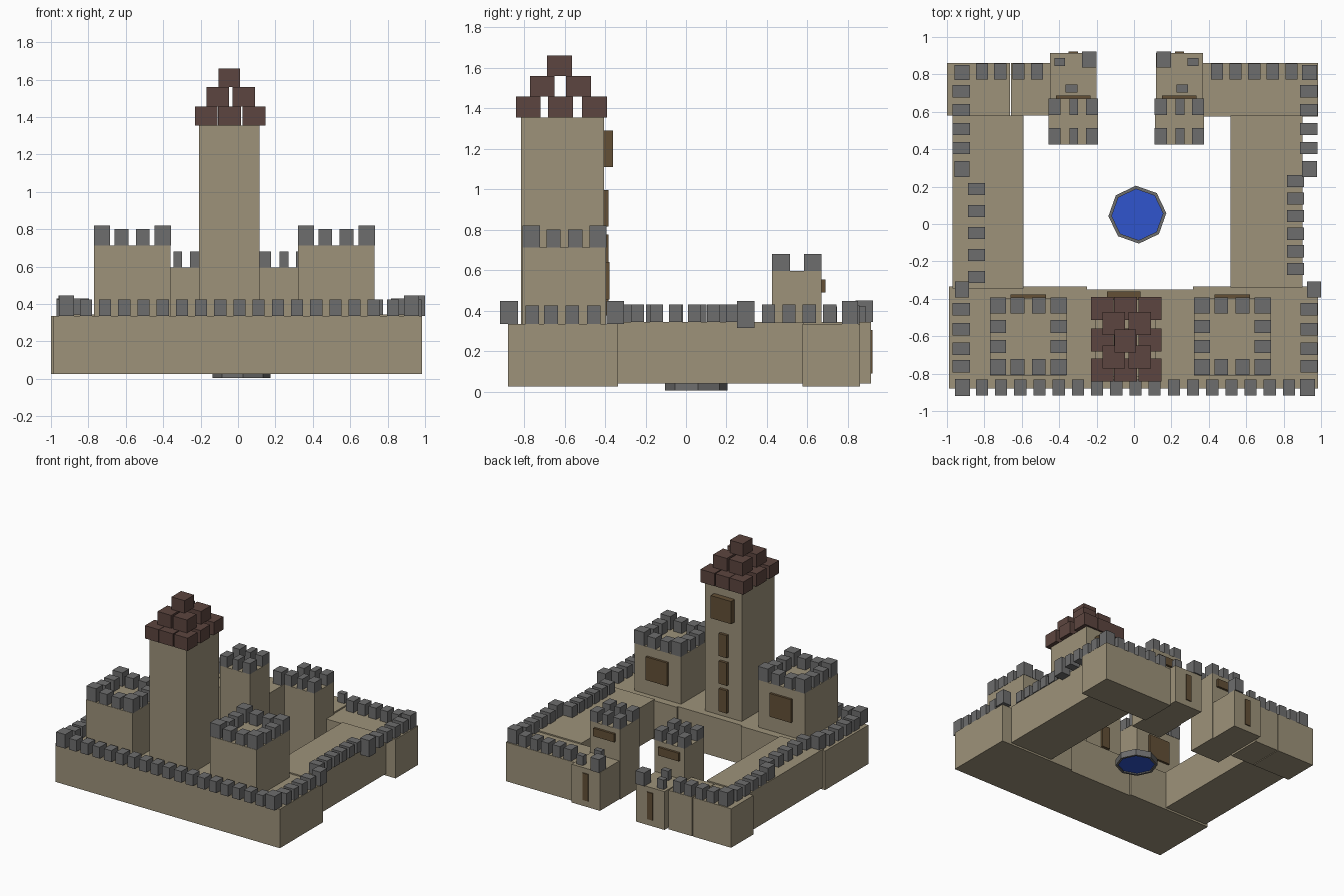
import bpy, bmesh, math

if "Cube" in bpy.data.objects:
    bpy.data.objects.remove(bpy.data.objects["Cube"])

def material(name, rgb):
    m = bpy.data.materials.new(name)
    m.diffuse_color = (*rgb, 1)
    m.use_nodes = True
    m.node_tree.nodes["Principled BSDF"].inputs["Base Color"].default_value = m.diffuse_color
    return m

STONE = material("tan_stone", (0.34, 0.29, 0.195))
GREY = material("grey_stone", (0.155, 0.155, 0.155))
ROOF = material("roof_brown", (0.108, 0.06, 0.05))
WOOD = material("window_brown", (0.125, 0.08, 0.037))
WATER = material("water_blue", (0.03, 0.09, 0.61))

def finish(name, bm, mat):
    bmesh.ops.recalc_face_normals(bm, faces=bm.faces)
    me = bpy.data.meshes.new(name)
    bm.to_mesh(me)
    bm.free()
    me.materials.append(mat)
    ob = bpy.data.objects.new(name, me)
    bpy.context.collection.objects.link(ob)
    return ob

def boxes(name, mat, *bounds):
    """One object made of boxes, each (x0, x1, y0, y1, z0, z1)."""
    bm = bmesh.new()
    for x0, x1, y0, y1, z0, z1 in bounds:
        for v in bmesh.ops.create_cube(bm, size=1)["verts"]:
            v.co.x = x1 if v.co.x > 0 else x0
            v.co.y = y1 if v.co.y > 0 else y0
            v.co.z = z1 if v.co.z > 0 else z0
    return finish(name, bm, mat)

def block(x, y, sx, sy, z0, z1):
    return (x - sx / 2, x + sx / 2, y - sy / 2, y + sy / 2, z0, z1)

# Outer walls
boxes("front_wall_left", STONE, (-0.99, -0.25, -0.88, -0.335, 0.025, 0.335))
boxes("front_wall_middle", STONE, (-0.25, 0.315, -0.88, -0.35, 0.025, 0.335))
boxes("front_wall_right", STONE, (0.315, 0.985, -0.88, -0.335, 0.025, 0.335))
boxes("left_wall", STONE, (-0.97, -0.59, -0.345, 0.58, 0.04, 0.345))
boxes("right_wall_front", STONE, (0.515, 0.9, -0.34, 0.03, 0.04, 0.345))
boxes("right_wall_back", STONE, (0.515, 0.9, 0.03, 0.58, 0.04, 0.345))
boxes("back_wall_corner_left", STONE, (-1.0, -0.663, 0.58, 0.86, 0.025, 0.335))
boxes("back_wall_left", STONE, (-0.657, -0.45, 0.58, 0.86, 0.025, 0.335))
boxes("back_wall_right", STONE, (0.37, 0.985, 0.575, 0.86, 0.025, 0.335))

# Merlons along the walls
zb, zt, zc = 0.335, 0.425, 0.447
front = [block(-0.813 + 0.1026 * i, -0.875, 0.065, 0.085, zb, zt) for i in range(17)]
front += [block(x, -0.875, 0.08, 0.09, zb, zc) for x in (-0.917, 0.927)]
boxes("front_merlons", GREY, *front)

side = []
for y in (-0.455, -0.563, -0.667, -0.76):
    side += [block(x, y, 0.092, 0.067, zb, zt) for x in (-0.924, 0.936)]
side += [block(-0.92, -0.35, 0.075, 0.085, zb, zc), block(0.962, -0.35, 0.075, 0.085, zb, zc)]
boxes("front_wing_side_merlons", GREY, *side)

left = [block(-0.842, 0.187 - 0.1175 * i, 0.09, 0.065, 0.345, 0.43) for i in range(5)]
right = [block(0.863, 0.23 - 0.094 * i, 0.09, 0.065, 0.345, 0.43) for i in range(6)]
boxes("side_wall_merlons", GREY, *left, *right)

back = [block(-0.813 + 0.098 * i, 0.815, 0.065, 0.085, zb, zt) for i in range(4)]
back += [block(0.444 + 0.0993 * i, 0.815, 0.065, 0.085, zb, zt) for i in range(5)]
for x in (-0.924, 0.934):
    back += [block(x, 0.71 - 0.101 * i, 0.092, 0.065, 0.34, 0.43) for i in range(4)]
    back += [block(x + 0.004, 0.81, 0.08, 0.08, zb, zc),
             block(x + 0.004, 0.295, 0.08, 0.085, 0.315, zc)]
boxes("back_merlons", GREY, *back)

# Front corner towers, each with a ring of merlons and a window on the court side
for name, x0, x1 in (("left", -0.77, -0.36), ("right", 0.32, 0.73)):
    boxes(name + "_tower", STONE, (x0, x1, -0.81, -0.395, 0.3, 0.712))
    ring = []
    for i in range(4):
        for j in range(4):
            if i in (0, 3) or j in (0, 3):
                x = (x0 + 0.043, x0 + 0.147, x0 + 0.26, x1 - 0.042)[i]
                y = (-0.765, -0.655, -0.547, -0.435)[j]
                corner = i in (0, 3) and j in (0, 3)
                sx = 0.087 if i in (0, 3) else 0.073
                sy = 0.085 if j in (0, 3) else 0.07
                ring.append(block(x, y, sx, sy, 0.712, 0.82 if corner else 0.8))
    boxes(name + "_tower_merlons", GREY, *ring)
    xm = (x0 + x1) / 2
    boxes(name + "_tower_window", WOOD, (xm - 0.095, xm + 0.095, -0.4, -0.377, 0.455, 0.64))

# Central keep with its large window and three slits
boxes("keep", STONE, (-0.208, 0.115, -0.815, -0.405, 0.3, 1.355))
boxes("keep_window", WOOD, (-0.145, 0.035, -0.41, -0.36, 1.11, 1.29))
boxes("keep_slits", WOOD, *[(-0.09, -0.02, -0.41, -0.383, z, z + 0.18) for z in (0.375, 0.595, 0.815)])

# Stepped roof of stacked blocks
roof = [block(x, y, 0.122, 0.122, 1.355, 1.457)
        for x in (-0.17, -0.045, 0.085) for y in (-0.78, -0.62, -0.452)]
roof += [block(x, y, 0.12, 0.123, 1.457, 1.56)
         for x in (-0.108, 0.03) for y in (-0.71, -0.532)]
roof.append(block(-0.048, -0.625, 0.115, 0.122, 1.56, 1.66))
boxes("keep_roof", ROOF, *roof)

# Gatehouses: low outer block, taller inner tower, merlons, window and slit
for name, xc, s in (("left", -0.325, 1), ("right", 0.243, -1)):
    boxes(name + "_gate_block", STONE, (xc - 0.125, xc + 0.125, 0.6, 0.913, 0.04, 0.345))
    boxes(name + "_gate_tower", STONE, (xc - 0.132, xc + 0.132, 0.425, 0.67, 0.04, 0.595))
    boxes(name + "_gate_tower_merlons", GREY,
          *[block(xc + dx, y, w, 0.088, 0.595, 0.68)
            for dx, w in ((-0.1, 0.065), (0.003, 0.047), (0.1, 0.065)) for y in (0.469, 0.626)])
    boxes(name + "_gate_block_merlons", GREY,
          block(xc + s * 0.085, 0.88, 0.077, 0.087, 0.345, 0.45),
          block(xc - s * 0.072, 0.867, 0.058, 0.043, 0.345, 0.42),
          block(xc + 0.003 - s * 0.012, 0.725, 0.063, 0.043, 0.345, 0.42))
    boxes(name + "_gate_window", WOOD, (xc - 0.092, xc + 0.092, 0.665, 0.688, 0.49, 0.555))
    boxes(name + "_gate_slit", WOOD, (xc - 0.025, xc + 0.025, 0.908, 0.921, 0.09, 0.305))

# Fountain: eight-sided open rim and water inside
def octagon(bm, r, z):
    return [bm.verts.new((0.018 + r * math.cos(a), 0.05 + r * math.sin(a), z))
            for a in (math.radians(3) + i * math.pi / 4 for i in range(8))]

bm = bmesh.new()
loops = [octagon(bm, r, z) for r, z in ((0.155, 0.005), (0.155, 0.055), (0.137, 0.055), (0.137, 0.005))]
for k in range(4):
    a, b = loops[k], loops[(k + 1) % 4]
    for i in range(8):
        j = (i + 1) % 8
        bm.faces.new((a[i], a[j], b[j], b[i]))
finish("fountain_rim", bm, GREY)

bm = bmesh.new()
lo, hi = octagon(bm, 0.14, 0.015), octagon(bm, 0.14, 0.045)
bm.faces.new(lo)
bm.faces.new(hi)
for i in range(8):
    j = (i + 1) % 8
    bm.faces.new((lo[i], lo[j], hi[j], hi[i]))
finish("fountain_water", bm, WATER)
